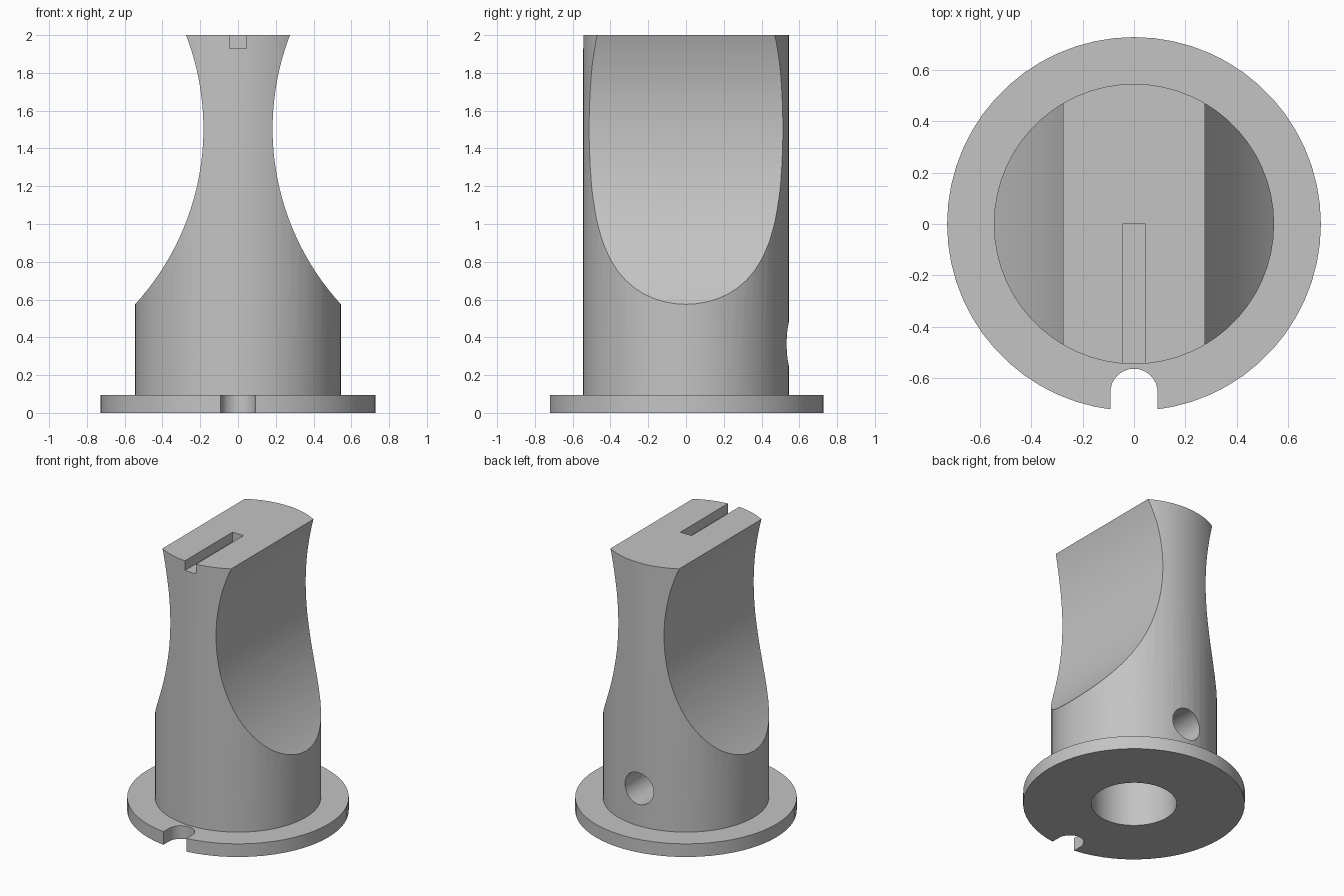
import bpy, bmesh, math
from mathutils import Matrix, Vector

if "Cube" in bpy.data.objects:
    bpy.data.objects.remove(bpy.data.objects["Cube"], do_unlink=True)

BODY_R, FLANGE_R, FLANGE_H, TOP = 0.545, 0.727, 0.095, 2.0
BORE_R, BORE_TOP = 0.28, 0.8

grey = bpy.data.materials.new("plain grey")
grey.use_nodes = True
colour = (0.55, 0.55, 0.55, 1)
grey.diffuse_color = colour
grey.node_tree.nodes["Principled BSDF"].inputs["Base Color"].default_value = colour


def add_object(name, bm):
    bmesh.ops.recalc_face_normals(bm, faces=bm.faces)
    mesh = bpy.data.meshes.new(name)
    bm.to_mesh(mesh)
    bm.free()
    mesh.materials.append(grey)
    obj = bpy.data.objects.new(name, mesh)
    bpy.context.collection.objects.link(obj)
    return obj


def lathe(name, profile, steps):
    bm = bmesh.new()
    verts = [bm.verts.new((r, 0, z)) for r, z in profile]
    edges = [bm.edges.new(pair) for pair in zip(verts, verts[1:])]
    bmesh.ops.spin(bm, geom=verts + edges, axis=(0, 0, 1), cent=(0, 0, 0),
                   angle=math.tau, steps=steps)
    bmesh.ops.remove_doubles(bm, verts=bm.verts, dist=1e-4)
    return add_object(name, bm)


def cylinder(name, centre, radius, length, axis, segments):
    bm = bmesh.new()
    turn = Vector((0, 0, 1)).rotation_difference(Vector(axis)).to_matrix().to_4x4()
    bmesh.ops.create_cone(bm, cap_ends=True, segments=segments, radius1=radius,
                          radius2=radius, depth=length,
                          matrix=Matrix.Translation(centre) @ turn)
    return add_object(name, bm)


def box(name, low, high):
    bm = bmesh.new()
    low, high = Vector(low), Vector(high)
    bmesh.ops.create_cube(bm, size=1, matrix=Matrix.Translation((low + high) / 2)
                          @ Matrix.Diagonal((*(high - low), 1)))
    return add_object(name, bm)


# Turned body with flange and blind shaft bore
knob = lathe("knob_body", [(0, BORE_TOP), (BORE_R, BORE_TOP), (BORE_R, 0),
                           (FLANGE_R, 0), (FLANGE_R, FLANGE_H), (BODY_R, FLANGE_H),
                           (BODY_R, TOP), (0, TOP)], 60)

cutters = []
# Concave finger grips on both sides
for side, label in ((1, "left"), (-1, "right")):
    cutters.append(cylinder(label + "_grip_cutter", (side * 1.56, 0, 1.505),
                            1.377, 2, (0, 1, 0), 160))
# Pointer slot in the top
cutters.append(box("pointer_slot_cutter", (-0.045, -0.8, 1.93), (0.045, 0, 2.2)))
# Round-ended notch in the front of the flange
cutters.append(cylinder("notch_round_cutter", (0, -0.655, 0), 0.092, 0.5, (0, 0, 1), 32))
cutters.append(box("notch_slot_cutter", (-0.092, -0.9, -0.2), (0.092, -0.655, 0.2)))
# Set screw hole in the back, open to the bore
cutters.append(cylinder("screw_hole_cutter", (0, 0.45, 0.365), 0.115, 0.6, (0, 1, 0), 32))

bpy.context.view_layer.objects.active = knob
for cutter in cutters:
    mod = knob.modifiers.new(cutter.name, 'BOOLEAN')
    mod.operation = 'DIFFERENCE'
    mod.solver = 'EXACT'
    mod.object = cutter
    bpy.ops.object.modifier_apply(modifier=mod.name)
for cutter in cutters:
    bpy.data.objects.remove(cutter, do_unlink=True)

# Smooth curved walls, sharp rims
bpy.ops.object.select_all(action='DESELECT')
knob.select_set(True)
bpy.ops.object.shade_smooth_by_angle(angle=math.radians(25))
